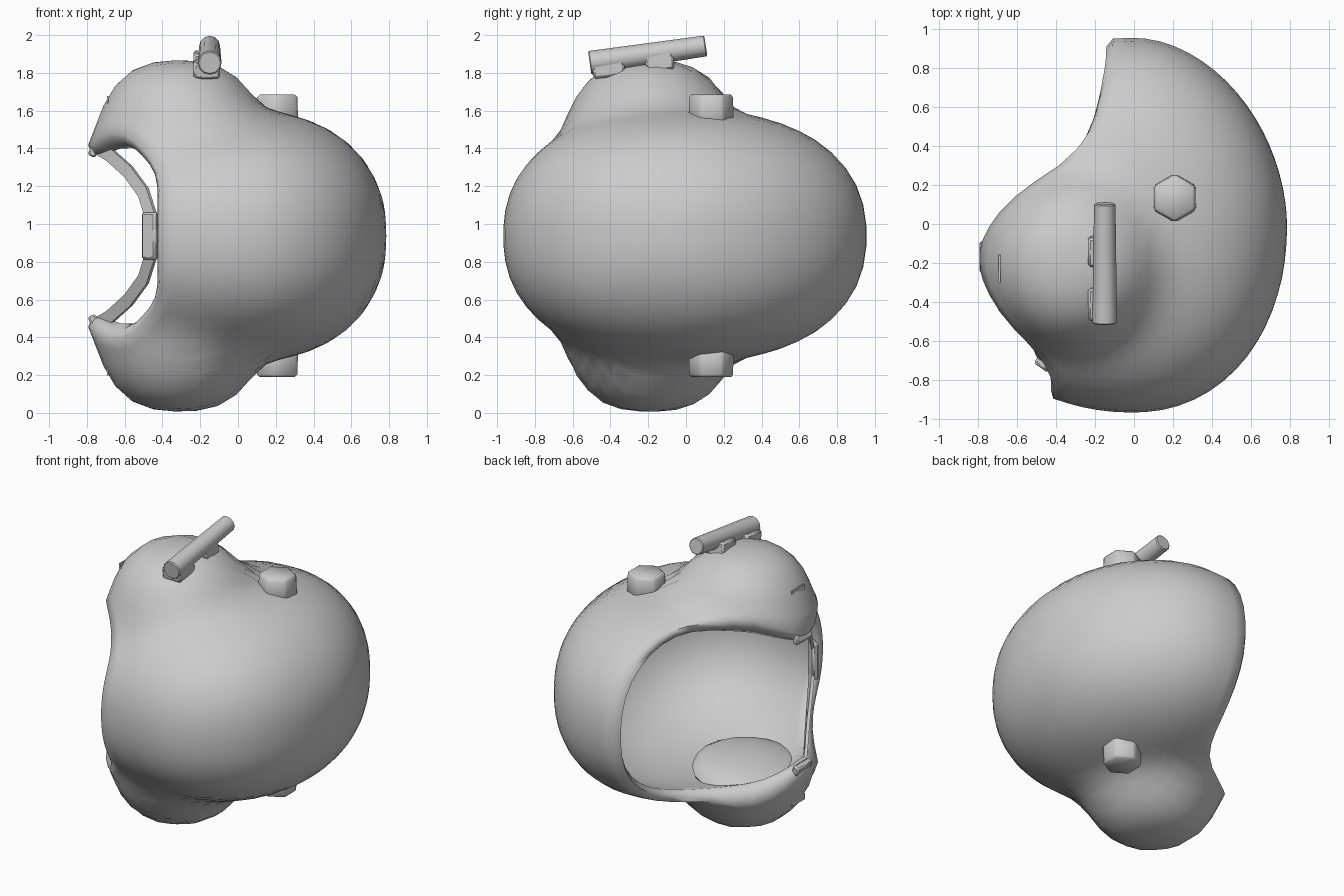
import bpy, bmesh, math
from mathutils import Vector, Matrix

cube = bpy.data.objects.get("Cube")
if cube:
    bpy.data.objects.remove(cube, do_unlink=True)

MID = 0.937                      # height of the symmetry plane
grey = bpy.data.materials.new("plain grey")
grey.use_nodes = True
grey.diffuse_color = (0.6, 0.6, 0.6, 1)
grey.node_tree.nodes["Principled BSDF"].inputs["Base Color"].default_value = (0.6, 0.6, 0.6, 1)


def finish(name, bm, thickness=0, angle=40, bevel=0):
    """Turn a bmesh into a shaded object, optionally thickened or bevelled."""
    bmesh.ops.recalc_face_normals(bm, faces=bm.faces)
    mesh = bpy.data.meshes.new(name)
    bm.to_mesh(mesh)
    bm.free()
    mesh.materials.append(grey)
    ob = bpy.data.objects.new(name, mesh)
    bpy.context.collection.objects.link(ob)
    bpy.ops.object.select_all(action='DESELECT')
    ob.select_set(True)
    bpy.context.view_layer.objects.active = ob
    if thickness:
        mod = ob.modifiers.new("thickness", 'SOLIDIFY')
        mod.thickness = thickness
        mod.offset = 0
        bpy.ops.object.modifier_apply(modifier=mod.name)
    if bevel:
        mod = ob.modifiers.new("bevel", 'BEVEL')
        mod.width = bevel
        mod.segments = 1
        bpy.ops.object.modifier_apply(modifier=mod.name)
    bpy.ops.object.shade_smooth_by_angle(angle=math.radians(angle))


def box(name, centre, size, rot=None, bevel=0):
    bm = bmesh.new()
    m = Matrix.Translation(centre) @ (rot or Matrix()) @ Matrix.Diagonal((*size, 1))
    bmesh.ops.create_cube(bm, size=1, matrix=m)
    finish(name, bm, bevel=bevel)


# --- Shell: a domed crown blended with an ear bulge through both sides ---
# Radii: crown front, crown back, crown y, crown z, ear x, ear y, ear z
OUTER = (0.785, 1.0, 0.965, 0.67, 0.485, 0.5, 0.932)
INNER = (0.72, 0.93, 0.895, 0.595, 0.435, 0.45, 0.6)
CENTRE = Vector((-0.2, -0.1, MID))


def gauge(p, skin):
    front, back, cy, cz, ex, ey, ez = skin
    x, y, z = p.x, p.y + 0.005, abs(p.z - MID)
    gx = x / front if x > 0 else x / back
    q = 1.87 if y > 0 else 2.12
    outline = (abs(gx) ** q + abs(y / cy) ** q) ** (1 / q)
    crown = (outline ** 2.3 + (z / cz) ** 2.3) ** (1 / 2.3)
    ring = math.hypot((p.x + 0.308) / ex, (p.y + 0.19) / ey)
    ear = (ring ** 3 + (z / ez) ** 3) ** (1 / 3)
    return (max(crown, 0.01) ** -18 + max(ear, 0.01) ** -18) ** (-1 / 18)


def surface(azimuth, polar, skin):
    d = Vector((math.cos(polar), math.sin(polar) * math.cos(azimuth),
                math.sin(polar) * math.sin(azimuth)))
    lo, hi = 0.0, 2.0
    for _ in range(17):
        r = (lo + hi) / 2
        lo, hi = (r, hi) if gauge(CENTRE + d * r, skin) < 1 else (lo, r)
    return CENTRE + d * lo


# Edge of the opening: x for each y, seen along z
EDGE = [(-1, -.40), (-.85, -.41), (-.75, -.43), (-.6, -.55), (-.44, -.70), (-.27, -.79),
        (-.1, -.79), (.06, -.7), (.23, -.5), (.27, -.4), (.42, -.23), (.6, -.16),
        (.78, -.12), (1, -.09)]


def edge_x(y):
    for (y0, x0), (y1, x1) in zip(EDGE, EDGE[1:]):
        if y <= y1:
            return x0 + (x1 - x0) * (y - y0) / (y1 - y0)
    return EDGE[-1][1]


def rim_angle(azimuth):
    for deg in range(40, 176):
        p = surface(azimuth, math.radians(deg), OUTER)
        if p.x < edge_x(p.y) or (p.x < -0.41 and abs(p.z - MID) < 0.39):
            break
    return math.radians(deg)


SEG, RINGS = 60, 20
angles = [2 * math.pi * (i + 0.5) / SEG for i in range(SEG)]
rims = [rim_angle(a) for a in angles]
for _ in range(2):
    rims = [(rims[i - 1] + 3 * rims[i] + rims[(i + 1) % SEG]) / 5 for i in range(SEG)]

bm = bmesh.new()


def bridge(upper, lower):
    for i in range(SEG):
        k = (i + 1) % SEG
        bm.faces.new((upper[i], lower[i], lower[k], upper[k]))


def dome(skin):
    """Skin from the crown's pole to the rim; returns the rim vertices."""
    pole = bm.verts.new(surface(0, 0, skin))
    rows = [[bm.verts.new(surface(a, rim * j / RINGS, skin)) for a, rim in zip(angles, rims)]
            for j in range(1, RINGS + 1)]
    for i in range(SEG):
        bm.faces.new((pole, rows[0][i], rows[0][(i + 1) % SEG]))
    for upper, lower in zip(rows, rows[1:]):
        bridge(upper, lower)
    inside = [v for row in rows[2:-1] for v in row]
    bmesh.ops.smooth_vert(bm, verts=inside, factor=0.5, use_axis_x=True,
                          use_axis_y=True, use_axis_z=True)
    return rows[-1]


outer_rim, inner_rim = dome(OUTER), dome(INNER)
lip = [bm.verts.new((surface(a, r + 0.03, OUTER) + surface(a, r + 0.03, INNER)) / 2)
       for a, r in zip(angles, rims)]
bridge(outer_rim, lip)
bridge(lip, inner_rim)
finish("helmet_shell", bm, angle=70)


# --- Paired parts on both sides of the symmetry plane ---
def strap(name, points, width, thickness):
    bm = bmesh.new()
    outward = Vector((-0.6, -0.8, 0))
    pairs = []
    for i, p in enumerate(points):
        along = points[min(i + 1, len(points) - 1)] - points[max(i - 1, 0)]
        side = along.cross(outward).normalized() * width / 2
        pairs.append((bm.verts.new(p - side), bm.verts.new(p + side)))
    for (a, b), (c, d) in zip(pairs, pairs[1:]):
        bm.faces.new((a, b, d, c))
    finish(name, bm, thickness=thickness)


for side, label in ((1, "upper"), (-1, "lower")):
    # Six-sided knob
    bm = bmesh.new()
    flip = Matrix.Rotation(0 if side > 0 else math.pi, 4, 'Y')
    place = Matrix.Translation((0.208, 0.133, MID + side * 0.668)) @ flip
    bmesh.ops.create_cone(bm, cap_ends=True, segments=6, radius1=0.128, radius2=0.122,
                          depth=0.16, matrix=place)
    finish(label + "_knob", bm, angle=65, bevel=0.014)

    # Flattened round pad inside the ear
    bm = bmesh.new()
    bmesh.ops.create_uvsphere(bm, u_segments=20, v_segments=10, radius=1,
                              matrix=Matrix.Translation((-0.35, -0.21, MID + side * 0.6))
                              @ Matrix.Rotation(side * 0.12, 4, 'Y')
                              @ Matrix.Diagonal((0.37, 0.38, 0.12, 1)))
    finish(label + "_ear_pad", bm)

    # Strap from the ear rim to the nape pad
    path = [(-.765, -.19, .48), (-.68, -.33, .43), (-.58, -.49, .34), (-.50, -.63, .23),
            (-.46, -.71, .10)]
    strap(label + "_strap", [Vector((x, y, MID + side * z)) for x, y, z in path], 0.07, 0.02)

    # Strap buckle and thin slot plate on the ear bulge
    box(label + "_buckle", (-0.76, -0.17, MID + side * 0.46), (0.045, 0.16, 0.085),
        Matrix.Rotation(side * 0.4, 4, 'Y'), bevel=0.01)
    box(label + "_slot", (-0.69, -0.23, MID + side * 0.72), (0.009, 0.14, 0.04))

box("nape_pad", (-0.465, -0.72, MID), (0.09, 0.045, 0.25),
    Matrix.Rotation(-0.6, 4, 'Z'), bevel=0.012)

# --- Lamp tube with its two feet ---
start, end = Vector((-0.15, -0.51, 1.853)), Vector((-0.15, 0.105, 1.943))
axis = end - start
bm = bmesh.new()
tilt = axis.to_track_quat('Z', 'Y').to_matrix().to_4x4()
bmesh.ops.create_cone(bm, cap_ends=True, segments=12, radius1=0.063, radius2=0.055,
                      depth=axis.length, matrix=Matrix.Translation((start + end) / 2) @ tilt)
finish("lamp_tube", bm, bevel=0.006)
slope = Matrix.Rotation(math.atan2(axis.z, axis.y), 4, 'X')
box("front_foot", (-0.165, -0.41, 1.82), (0.14, 0.17, 0.085), slope, bevel=0.012)
box("rear_foot", (-0.165, -0.14, 1.86), (0.14, 0.15, 0.10), slope, bevel=0.012)
